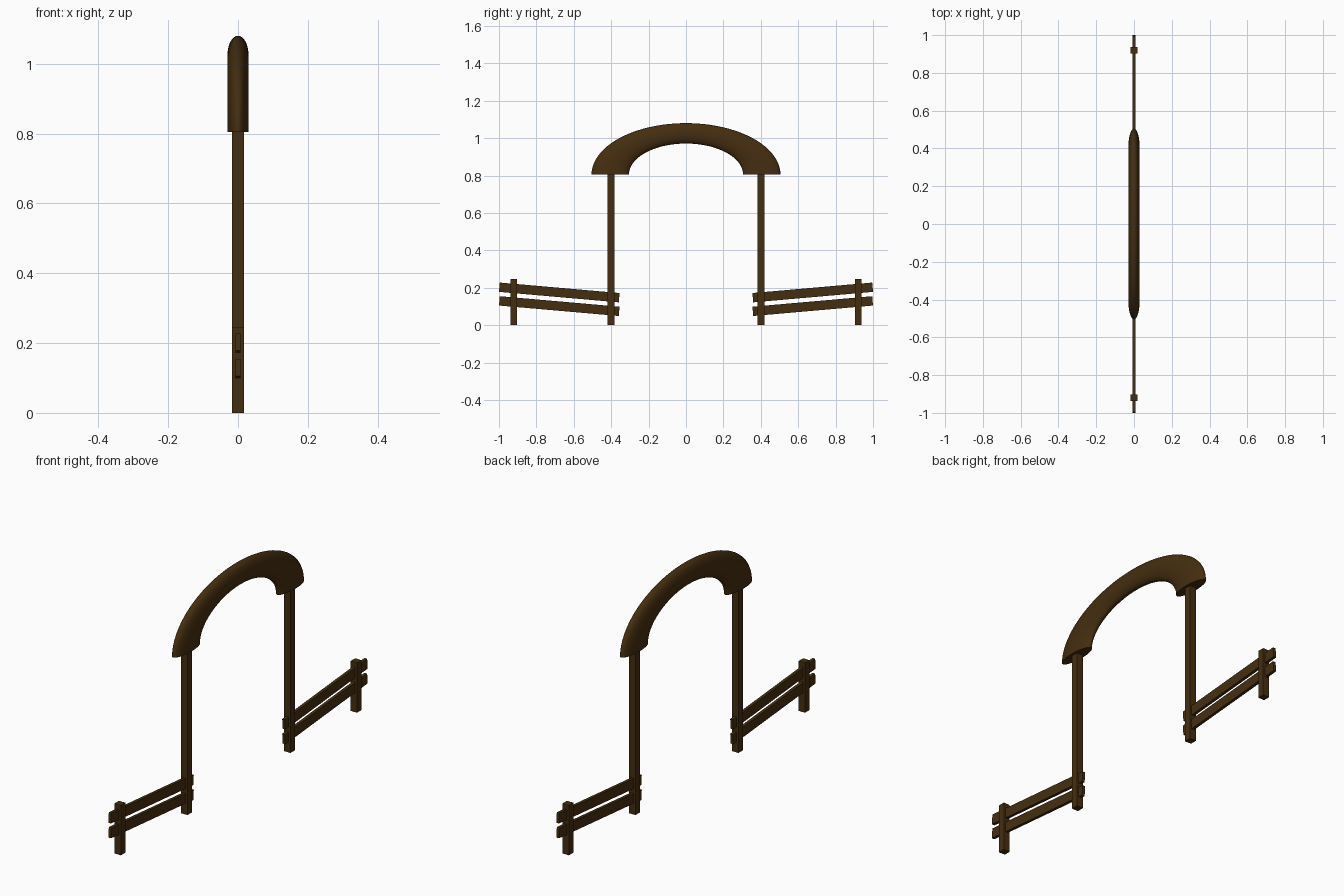
import bpy, bmesh
from math import pi, radians
from mathutils import Matrix, Vector

cube = bpy.data.objects.get("Cube")
if cube:
    bpy.data.objects.remove(cube, do_unlink=True)

BROWN = (0.06, 0.027, 0.005, 1)
wood = bpy.data.materials.new("dark_brown_wood")
wood.use_nodes = True
wood.diffuse_color = BROWN
wood.node_tree.nodes["Principled BSDF"].inputs["Base Color"].default_value = BROWN


def add_object(name, bm):
    bmesh.ops.recalc_face_normals(bm, faces=bm.faces[:])
    mesh = bpy.data.meshes.new(name)
    bm.to_mesh(mesh)
    bm.free()
    mesh.materials.append(wood)
    obj = bpy.data.objects.new(name, mesh)
    bpy.context.collection.objects.link(obj)
    return obj


def add_box(name, center, size, tilt=0):
    bm = bmesh.new()
    bmesh.ops.create_cube(bm, size=1)
    bm.transform(Matrix.Translation(center) @ Matrix.Rotation(tilt, 4, "X")
                 @ Matrix.Diagonal((*size, 1)))
    return add_object(name, bm)


# Arch: half a ring with closed ends, flattened in depth and height
SPRING = 0.805
bm = bmesh.new()
bmesh.ops.create_circle(bm, cap_ends=True, segments=32, radius=0.1)
bm.transform(Matrix.Translation((0, 0.405, 0)))
start_cap = bm.faces[:]
bmesh.ops.spin(bm, geom=bm.verts[:] + bm.edges[:] + start_cap, axis=(1, 0, 0),
               cent=(0, 0, 0), angle=pi, steps=48, use_duplicate=False)
# Keep the starting end closed as well
if not any(all(v.co.y > 0 and abs(v.co.z) < 1e-4 for v in f.verts) for f in bm.faces):
    ring = [e for e in bm.edges
            if all(v.co.y > 0 and abs(v.co.z) < 1e-4 for v in e.verts)]
    bmesh.ops.contextual_create(bm, geom=ring)
bm.transform(Matrix.Translation((0, 0, SPRING)) @ Matrix.Diagonal((0.3, 1, 0.545, 1)))
arch = add_object("arch", bm)
bpy.context.view_layer.objects.active = arch
arch.select_set(True)
bpy.ops.object.shade_smooth_by_angle(angle=radians(40))

# Posts and sloping fence rails on both sides
for side, label in ((-1, "front"), (1, "back")):
    for part, y, height in (("arch_post", 0.401, 0.84), ("fence_post", 0.92, 0.246)):
        add_box(f"{label}_{part}", Vector((0, side * y, height / 2)),
                (0.035, 0.035, height))
    for part, z in (("upper_rail", 0.175), ("lower_rail", 0.102)):
        add_box(f"{label}_{part}", Vector((0, side * 0.6775, z)),
                (0.015, 0.643, 0.05), side * radians(5))
